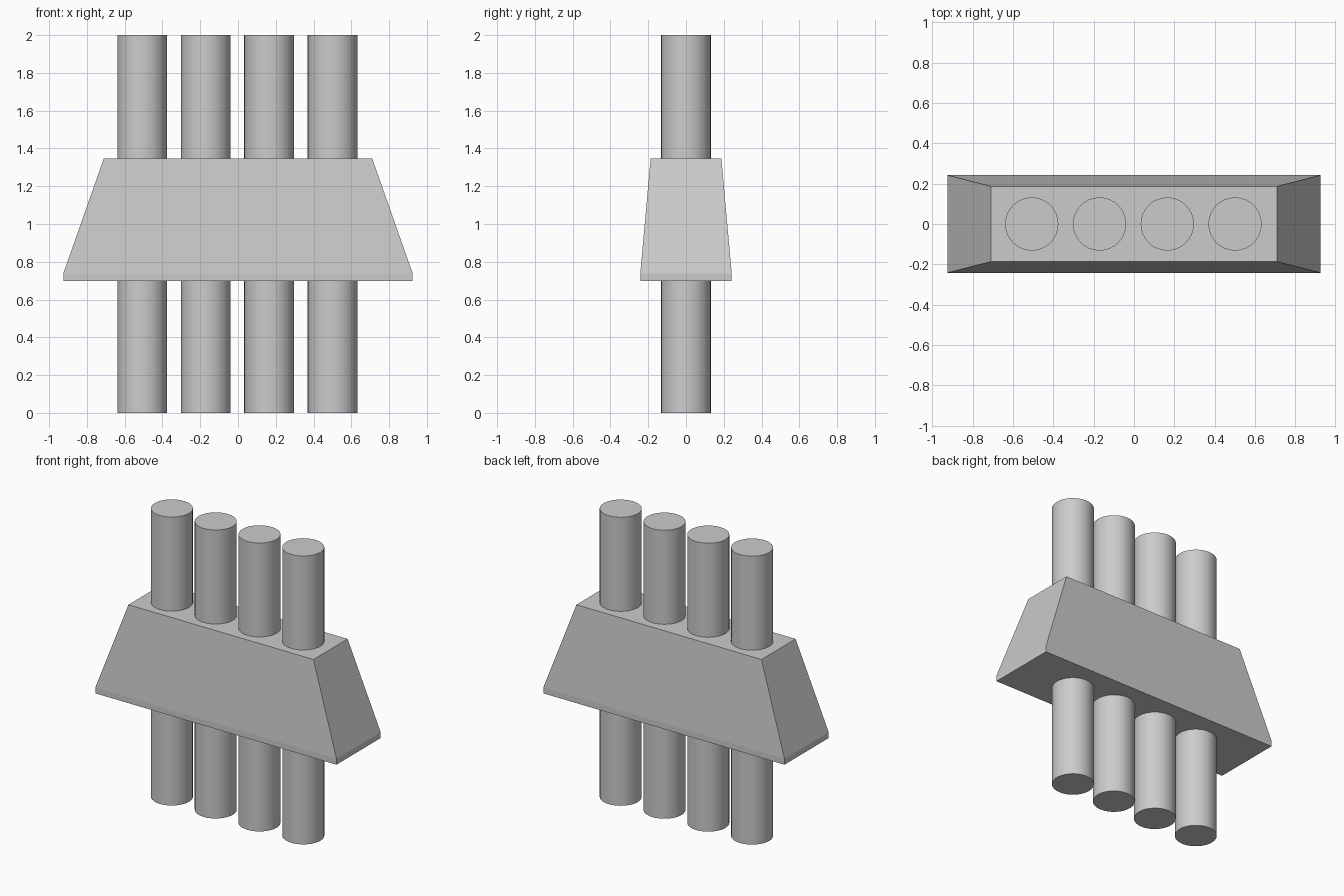
import bpy, bmesh

if "Cube" in bpy.data.objects:
    bpy.data.objects.remove(bpy.data.objects["Cube"])


def add_cylinder(name, x, radius, height):
    bpy.ops.mesh.primitive_cylinder_add(vertices=32, radius=radius, depth=height,
                                        location=(x, 0, height / 2))
    obj = bpy.context.object
    obj.name = name
    bpy.ops.object.shade_smooth_by_angle()


def add_tapered_block(name, levels):
    # Stack rectangular rings (z, half width, half depth) and skin them
    bm = bmesh.new()
    rings = []
    for z, hx, hy in levels:
        corners = ((-hx, -hy), (hx, -hy), (hx, hy), (-hx, hy))
        rings.append([bm.verts.new((x, y, z)) for x, y in corners])
    bm.faces.new(rings[0][::-1])
    bm.faces.new(rings[-1])
    for low, high in zip(rings, rings[1:]):
        for i in range(4):
            j = (i + 1) % 4
            bm.faces.new((low[i], low[j], high[j], high[i]))
    mesh = bpy.data.meshes.new(name)
    bm.to_mesh(mesh)
    bm.free()
    obj = bpy.data.objects.new(name, mesh)
    bpy.context.collection.objects.link(obj)


# Row of four upright rods passing through the block
for i in range(4):
    add_cylinder(f"rod_{i + 1}", -0.507 + 0.336 * i, 0.132, 2.0)

# Sloped clamp block with a short straight lip at its base
add_tapered_block("clamp_block", [(0.697, 0.925, 0.242),
                                  (0.738, 0.925, 0.242),
                                  (1.348, 0.71, 0.187)])
